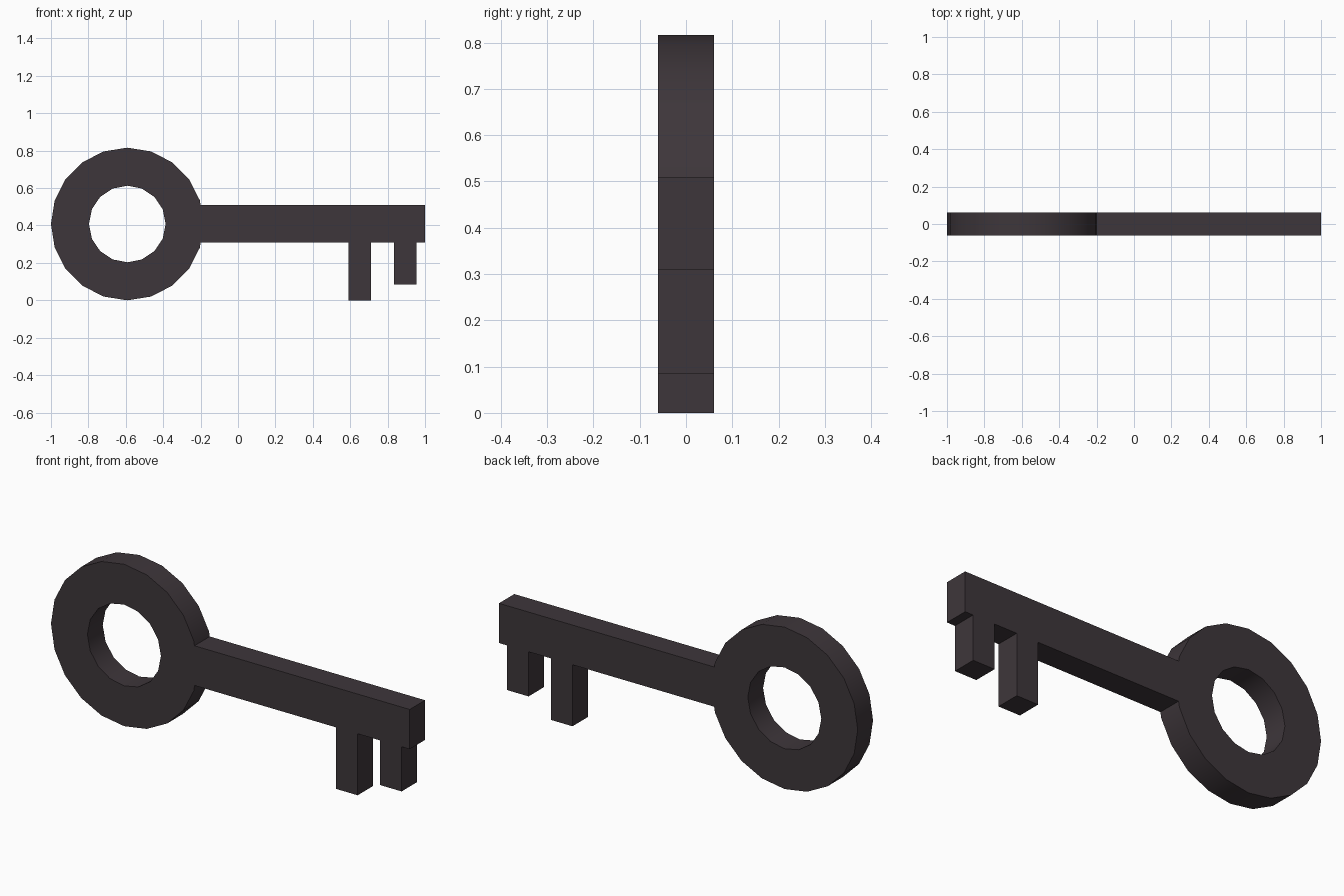
import bpy, bmesh, math

if "Cube" in bpy.data.objects:
    bpy.data.objects.remove(bpy.data.objects["Cube"])

HALF = 0.061                      # half thickness of the whole key
CX, CZ = -0.592, 0.408            # centre of the ring handle

iron = bpy.data.materials.new("dark iron")
iron.diffuse_color = (0.048, 0.037, 0.043, 1)
iron.use_nodes = True
iron.node_tree.nodes["Principled BSDF"].inputs["Base Color"].default_value = iron.diffuse_color


def finish(bm, name):
    bmesh.ops.recalc_face_normals(bm, faces=bm.faces)
    mesh = bpy.data.meshes.new(name)
    bm.to_mesh(mesh)
    bm.free()
    mesh.materials.append(iron)
    obj = bpy.data.objects.new(name, mesh)
    bpy.context.collection.objects.link(obj)
    return obj


def circle(bm, radius, sides, y):
    """Closed loop of edges with a corner at the top."""
    vs = []
    for i in range(sides):
        a = 2 * math.pi * i / sides
        vs.append(bm.verts.new((CX + radius * math.sin(a), y, CZ + radius * math.cos(a))))
    return [bm.edges.new((vs[i], vs[(i + 1) % sides])) for i in range(sides)]


# Ring handle: outer and inner loops filled flat, then thickened
bm = bmesh.new()
edges = circle(bm, 0.408, 20, -HALF) + circle(bm, 0.205, 16, -HALF)
bmesh.ops.triangle_fill(bm, edges=edges, use_beauty=True, normal=(0, -1, 0))
ext = bmesh.ops.extrude_face_region(bm, geom=bm.faces[:], use_keep_orig=True)
bmesh.ops.translate(bm, vec=(0, 2 * HALF, 0),
                    verts=[g for g in ext["geom"] if isinstance(g, bmesh.types.BMVert)])
ring = finish(bm, "ring_handle")
bpy.context.view_layer.objects.active = ring
ring.select_set(True)
bpy.ops.object.shade_smooth_by_angle()

# Shaft with its two teeth: one outline, extruded
outline = [(-0.2, 0.51), (-0.2, 0.31), (0.59, 0.31), (0.59, 0), (0.71, 0), (0.71, 0.31),
           (0.835, 0.31), (0.835, 0.085), (0.955, 0.085), (0.955, 0.31), (1, 0.31), (1, 0.51)]
bm = bmesh.new()
front = [bm.verts.new((x, -HALF, z)) for x, z in outline]
back = [bm.verts.new((x, HALF, z)) for x, z in outline]
bm.faces.new(front)
bm.faces.new(back[::-1])
for i in range(len(outline)):
    j = (i + 1) % len(outline)
    bm.faces.new((front[j], front[i], back[i], back[j]))
finish(bm, "shaft_and_teeth")
